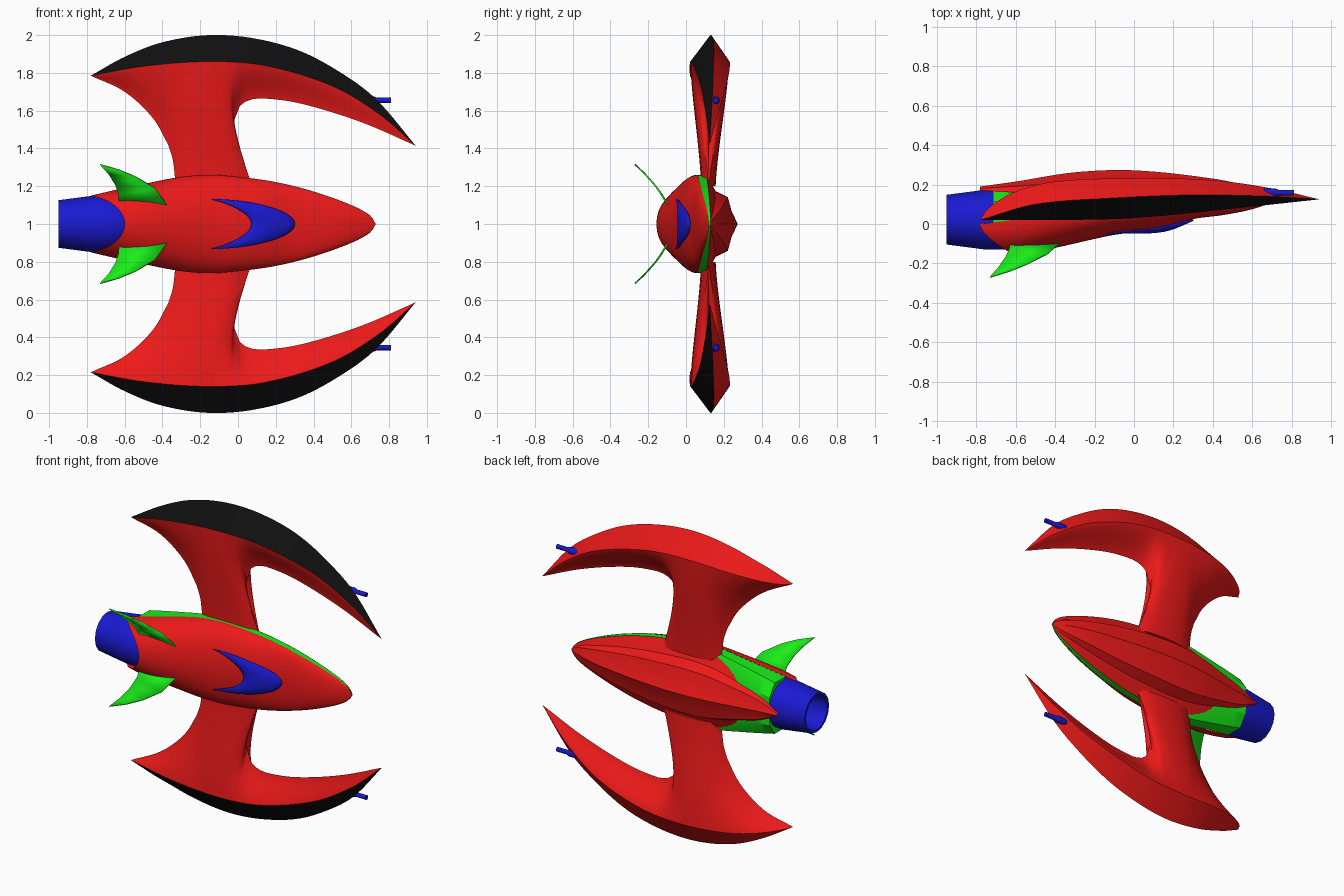
import bpy, bmesh, math

if "Cube" in bpy.data.objects:
    bpy.data.objects.remove(bpy.data.objects["Cube"])

# ---------- helpers (all coordinates relative to the ship axis at z = 1) ----------
def material(name, rgb):
    m = bpy.data.materials.new(name)
    m.diffuse_color = (*rgb, 1)
    m.use_nodes = True
    m.node_tree.nodes["Principled BSDF"].inputs["Base Color"].default_value = m.diffuse_color
    return m

RED, GREEN = material("red", (0.85, 0.01, 0.01)), material("green", (0.01, 0.85, 0.01))
BLUE, BLACK = material("blue", (0.01, 0.01, 0.65)), material("black", (0.005, 0.005, 0.005))

def curve(table, x):
    """Smooth interpolation through (x, value) pairs."""
    if x <= table[0][0]: return table[0][1]
    if x >= table[-1][0]: return table[-1][1]
    k = next(i for i in range(len(table) - 1) if x <= table[i + 1][0])
    (x0, y0), (x1, y1) = table[k], table[k + 1]
    def slope(i):
        a, b = table[max(i - 1, 0)], table[min(i + 1, len(table) - 1)]
        return (b[1] - a[1]) / (b[0] - a[0])
    h = x1 - x0
    t = (x - x0) / h
    return ((2*t**3 - 3*t*t + 1)*y0 + (t**3 - 2*t*t + t)*h*slope(k)
            + (3*t*t - 2*t**3)*y1 + (t**3 - t*t)*h*slope(k + 1))

def loft(name, rows, mats, closed=False, caps=False, mirror=False, thick=0, angle=30, first_mat=0):
    """Skin a grid of points; first_mat is the material of the first strip."""
    bm = bmesh.new()
    grid = [[bm.verts.new(p) for p in r] for r in rows]
    n = len(rows[0])
    for a, b in zip(grid, grid[1:]):
        for j in range(n if closed else n - 1):
            f = bm.faces.new((a[j], a[(j + 1) % n], b[(j + 1) % n], b[j]))
            f.material_index = first_mat if j == 0 else 0
    if caps:
        bm.faces.new(grid[0])
        bm.faces.new(grid[-1])
    bmesh.ops.remove_doubles(bm, verts=bm.verts, dist=0.0004)
    bmesh.ops.recalc_face_normals(bm, faces=bm.faces)
    me = bpy.data.meshes.new(name)
    bm.to_mesh(me)
    bm.free()
    for m in mats: me.materials.append(m)
    ob = bpy.data.objects.new(name, me)
    bpy.context.collection.objects.link(ob)
    ob.location.z = 1
    bpy.ops.object.select_all(action='DESELECT')
    ob.select_set(True)
    bpy.context.view_layer.objects.active = ob
    bpy.ops.object.shade_smooth_by_angle(angle=math.radians(angle))
    if thick:
        s = ob.modifiers.new("thickness", 'SOLIDIFY')
        s.thickness, s.offset = thick, 0
    if mirror:
        m = ob.modifiers.new("mirror", 'MIRROR')
        m.use_axis = (False, False, True)
    return ob

def lathe(name, profile, y, z, sides, mat, **kw):
    """Turn an (x, radius) profile around a line parallel to x."""
    rows = [[(x, y + r*math.cos(2*math.pi*k/sides), z + r*math.sin(2*math.pi*k/sides))
             for k in range(sides)] for x, r in profile]
    return loft(name, rows, [mat], closed=True, **kw)

# ---------- hull guide curves ----------
WIDTH = [(-.78, .15), (-.65, .18), (-.5, .212), (-.3, .25), (-.15, .26), (0, .25), (.2, .222),
         (.4, .172), (.6, .1), (.7, .045), (.73, 0)]
SEAM = [(-.78, 0), (-.4, .045), (-.1, .06), (.4, .085), (.73, .12)]
FRONT = [(-.78, -.135), (-.65, -.158), (-.5, -.142), (-.35, -.11), (-.1, -.055), (.1, -.03),
         (.3, .025), (.45, .045), (.6, .075), (.73, .12)]
BACK_SEAM = [(-.78, .16), (-.4, .12), (0, .11), (.4, .12), (.73, .13)]
RIDGE = [(-.78, .19), (-.6, .215), (-.3, .262), (0, .272), (.4, .23), (.6, .185), (.73, .13)]
BACK_WIDTH = [(-.78, .01), (-.65, .11), (-.5, .175), (-.3, .245), (-.15, .26)]

def hull_y(x, z):
    e, w = curve(SEAM, x), curve(WIDTH, x)
    return e + (curve(FRONT, x) - e)*math.sqrt(max(0, 1 - (z/max(w, .001))**2))

# front hull shell with an arched notch over the engine
rows = []
for i in range(41):
    u, row = (i/40)**1.3, []
    for j in range(29):
        s = math.sin(math.pi*(j/28 - .5))
        x = .73 - u*(1.33 + .18*s*s)
        w, e = curve(WIDTH, x), curve(SEAM, x)
        row.append((x, e + (curve(FRONT, x) - e)*math.sqrt(max(0, 1 - s*s)), w*s))
    rows.append(row)
loft("front_hull", rows, [RED])

# back hull plate with long ridges, narrowing to a pointed tail
half = [(1, 0), (.67, .28), (.55, .68), (.27, .8), (0, 1)]
section = half + [(-s, f) for s, f in half[-2::-1]]
rows = []
for i in range(41):
    x = .73 - 1.51*(i/40)**1.2
    w = curve(BACK_WIDTH if x < -.15 else WIDTH, x)
    b = curve(BACK_SEAM, x)
    rows.append([(x, b + (curve(RIDGE, x) - b)*f, w*s) for s, f in section])
loft("back_hull", rows, [RED], angle=20)

# green core seen along the seam and beside the engine
rows = []
for i in range(33):
    x = .725 - 1.44*(i/32)
    w, e, b = curve(WIDTH, x)*.995, curve(SEAM, x), curve(BACK_SEAM, x)
    b2 = b + .3*(curve(RIDGE, x) - b)
    b = min(b, .115) if x < 0 else b
    rows.append([(x, e, w), (x, b, w), (x, b2, w*.55), (x, b2, -w*.55), (x, b, -w), (x, e, -w)])
loft("core", rows, [GREEN], closed=True, caps=True)

# canopy crescent
rows = []
for j in range(33):
    v = math.sin(math.pi*(j/32 - .5))
    q, row = max(0, 1 - v*v), []
    for k in range(9):
        x0, x1 = -.14 + .21*q**.9, -.125 + .425*q**.6
        x = x0 + (x1 - x0)*k/8
        row.append((x, hull_y(x, .13*v) - .005 - .015*math.sin(math.pi*k/8)*q, .13*v))
    rows.append(row)
loft("canopy", rows, [BLUE], thick=.008)

# engine nozzle, hollow at the rear
lathe("engine", [(-.5, 0), (-.58, .12), (-.66, .152), (-.75, .152), (-.95, .126), (-.95, .11),
                 (-.78, .1), (-.78, 0)], .022, 0, 16, BLUE)

# ---------- tail fins ----------
lead = [(-.37, -.08), (-.44, .39), (-.54, .68), (-.63, .86), (-.73, 1)]
trail = [(-.63, -.08), (-.632, .22), (-.65, .48), (-.685, .76), (-.73, 1)]
rows = [[(x, -.1 - .17*s**2*.35 - .17*s*.65, .11 + .205*s) for x, s in (a, b)]
        for a, b in zip(lead, trail)]
loft("tail_fins", rows, [GREEN], mirror=True, thick=.008)

# ---------- wings: crescent blade flowing into a neck ----------
OUTER = [(-.78, .785), (-.6, .885), (-.4, .962), (-.15, 1), (.1, .98), (.35, .907), (.6, .765),
         (.75, .642), (.94, .415)]
EDGE = [(-.78, .785), (-.5, .835), (-.15, .86), (.15, .837), (.5, .73), (.75, .58), (.94, .415)]
OUTER_Y = [(-.78, .02), (-.5, .1), (-.1, .132), (.3, .147), (.7, .14), (.94, .125)]
FRONT_Y = [(-.78, .02), (-.4, .02), (0, .03), (.5, .078), (.94, .125)]
BACK_Y = [(-.78, .02), (-.74, .08), (-.6, .165), (-.4, .215), (0, .232), (.4, .222), (.7, .18), (.94, .125)]
INNER_Y = [(-.78, .02), (-.6, .07), (-.33, .11), (0, .12), (.94, .125)]
# inner outline pieces: range along the blade, number of steps, path points (x, z)
PIECES = [
    (-.78, -.4, 14, [(-.78, .785), (-.6, .7), (-.45, .56), (-.37, .42)]),
    (-.4, -.28, 8, [(-.37, .42), (-.345, .34), (-.33, .2)]),
    (-.28, -.15, 8, [(-.33, .2), (-.13, .2), (.075, .2)]),
    (-.15, .03, 12, [(.075, .2), (.045, .28), (0, .4), (-.025, .52), (.01, .625)]),
    (.03, .94, 26, [(.01, .625), (.05, .653), (.125, .665), (.33, .638), (.65, .54), (.94, .415)]),
]
rows = []
for n, (xa, xb, steps, path) in enumerate(PIECES):
    d = [0]
    for p, q in zip(path, path[1:]): d.append(d[-1] + math.dist(p, q))
    for k in range(steps + (n == 4)):
        t = k/steps
        xs = xa + (xb - xa)*t
        xi, zi = (curve([(l, p[c]) for l, p in zip(d, path)], t*d[-1]) for c in (0, 1))
        gap = .038*math.sin(math.pi*t)**.5 if n == 2 and k else 0
        ze, yi = curve(EDGE, xs), curve(INNER_Y, xi)
        def side(table, sign):
            pts = []
            for j in range(11):
                v = j/10
                m = .5*v + .5*v*v*(3 - 2*v)
                y0, y1 = curve(table, xs), yi + sign*gap
                pts.append((xs + (xi - xs)*v, y0 + (y1 - y0)*m, ze + (zi - ze)*v))
            return pts
        rows.append([(xs, curve(OUTER_Y, xs), curve(OUTER, xs))]
                    + side(FRONT_Y, -1) + side(BACK_Y, 1)[::-1])
loft("wings", rows, [RED, BLACK], closed=True, mirror=True, first_mat=1)

# ---------- wing guns ----------
lathe("guns", [(.63, 0), (.64, .014), (.66, .021), (.72, .021), (.735, .014), (.81, .014), (.81, 0)],
      .158, .655, 12, BLUE, mirror=True)
